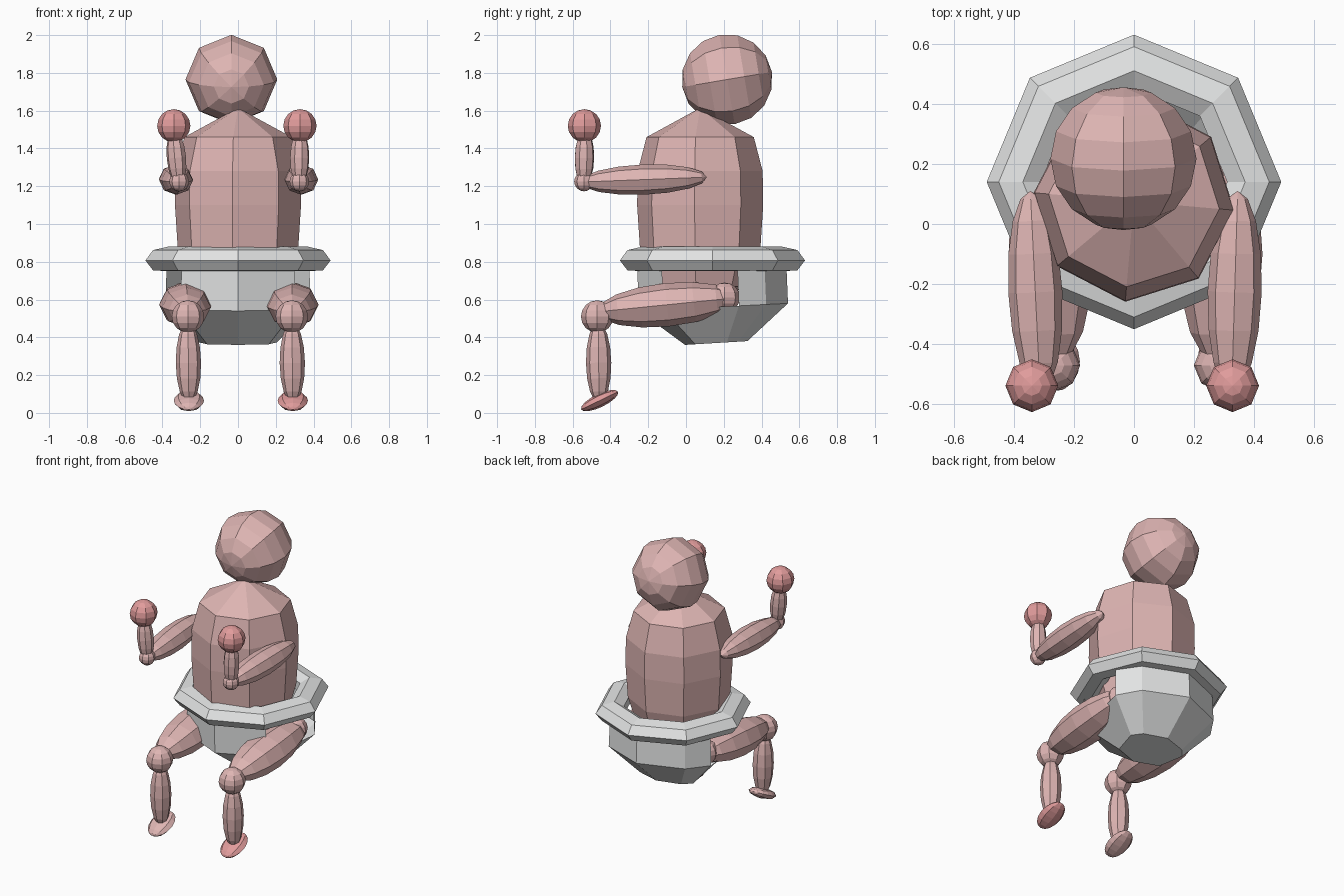
import bpy, bmesh, math
from mathutils import Vector, Matrix

if "Cube" in bpy.data.objects:
    bpy.data.objects.remove(bpy.data.objects["Cube"])


def mat(name, rgb):
    m = bpy.data.materials.new(name)
    m.diffuse_color = (*rgb, 1)
    m.use_nodes = True
    m.node_tree.nodes["Principled BSDF"].inputs["Base Color"].default_value = m.diffuse_color
    return m


SKIN = mat("skin pink", (0.73, 0.46, 0.45))
RED = mat("warm pink", (0.75, 0.33, 0.33))
WHITE = mat("white cloth", (0.77, 0.78, 0.78))


def finish(name, bm, material):
    bmesh.ops.recalc_face_normals(bm, faces=bm.faces[:])
    me = bpy.data.meshes.new(name)
    bm.to_mesh(me)
    bm.free()
    me.materials.append(material)
    ob = bpy.data.objects.new(name, me)
    bpy.context.collection.objects.link(ob)
    return ob


def spindle(name, a, b, rx, ry, material, rings=8, roll=0):
    """Faceted ellipsoid stretched from point a to point b."""
    a, b = Vector(a), Vector(b)
    d = b - a
    bm = bmesh.new()
    bmesh.ops.create_uvsphere(bm, u_segments=8, v_segments=rings, radius=1)
    m = (Matrix.Translation((a + b) / 2) @ d.to_track_quat('Z', 'Y').to_matrix().to_4x4()
         @ Matrix.Rotation(roll, 4, 'Z') @ Matrix.Diagonal((rx, ry, d.length / 2, 1)))
    bmesh.ops.transform(bm, matrix=m, verts=bm.verts[:])
    return finish(name, bm, material)


def ball(name, c, r, material, axis=(0, 0, 1)):
    c, k = Vector(c), Vector(axis).normalized() * r
    return spindle(name, c - k, c + k, r, r, material)


def lathe(name, profile, centre_y, start, material, closed=False):
    """Eight-sided revolved profile of (radius, z) pairs."""
    bm = bmesh.new()
    rows = []
    for r, z in profile:
        if r == 0:
            rows.append([bm.verts.new((0, centre_y, z))] * 8)
        else:
            rows.append([bm.verts.new((r * math.cos(start + i * math.pi / 4),
                                       centre_y + r * math.sin(start + i * math.pi / 4), z))
                         for i in range(8)])
    pairs = list(zip(rows, rows[1:]))
    if closed:
        pairs.append((rows[-1], rows[0]))
    for p, q in pairs:
        for i in range(8):
            j = (i + 1) % 8
            bm.faces.new(list(dict.fromkeys((p[i], p[j], q[j], q[i]))))
    return finish(name, bm, material)


# head: sphere with its pole facing forward and slightly down
spindle("head", (-0.035, 0.455, 1.805), (-0.035, -0.02, 1.725), 0.243, 0.24, SKIN)

# torso
lathe("torso", [(0, 1.615), (0.285, 1.46), (0.332, 1.28), (0.335, 1.1),
                (0.32, 0.87), (0.26, 0.67), (0, 0.58)], 0.075, math.radians(-5), SKIN)

# waistband ring
lathe("waistband", [(0.49, 0.807), (0.45, 0.862), (0.37, 0.88), (0.31, 0.845),
                    (0.31, 0.785), (0.37, 0.75), (0.45, 0.755)], 0.14, 0, WHITE, closed=True)

# nappy: bowl with an opening on each side for the legs
angles = [90, 45, 20, -42, -90, -138, -200, -225]
bm = bmesh.new()
rows = []
for z, rx, ry, cy, tilt in ((0.82, 0.40, 0.395, 0.135, 0), (0.56, 0.41, 0.395, 0.145, 0.02),
                            (0.37, 0.22, 0.165, 0.16, 0.01)):
    rows.append([bm.verts.new((rx * math.cos(math.radians(t)), cy + ry * math.sin(math.radians(t)),
                               z + tilt * math.sin(math.radians(t)))) for t in angles])
for k in range(2):
    for i in range(8):
        if k == 0 and i in (2, 5):
            continue
        j = (i + 1) % 8
        bm.faces.new((rows[k][i], rows[k][j], rows[k + 1][j], rows[k + 1][i]))
bm.faces.new(rows[2])
finish("nappy", bm, WHITE)

# arms and legs
for s, side in ((-1, "left"), (1, "right")):
    hand_x = -0.34 if s < 0 else 0.328
    arm_x = -0.312 if s < 0 else 0.325
    leg_x = -0.265 if s < 0 else 0.285
    spindle(side + "_upper_arm", (s * 0.345, 0.11, 1.248), (arm_x, -0.56, 1.222), 0.09, 0.08, SKIN)
    ball(side + "_elbow", (arm_x, -0.54, 1.225), 0.052, SKIN)
    spindle(side + "_forearm", (arm_x, -0.54, 1.20), (hand_x, -0.535, 1.50), 0.052, 0.052, SKIN)
    ball(side + "_hand", (hand_x, -0.538, 1.52), 0.088, RED)
    ball(side + "_hip", (s * 0.29, 0.205, 0.61), 0.08, SKIN)
    spindle(side + "_thigh", (s * 0.29, 0.27, 0.61), (leg_x, -0.47, 0.535), 0.14, 0.115, SKIN)
    ball(side + "_knee", (leg_x, -0.47, 0.51), 0.086, SKIN)
    spindle(side + "_shin", (leg_x, -0.465, 0.48), (leg_x + 0.005, -0.46, 0.05), 0.067, 0.067, SKIN)
    spindle(side + "_foot", (leg_x + 0.005, -0.36, 0.112), (leg_x + 0.005, -0.555, 0.018),
            0.08, 0.035, RED if s > 0 else SKIN)
